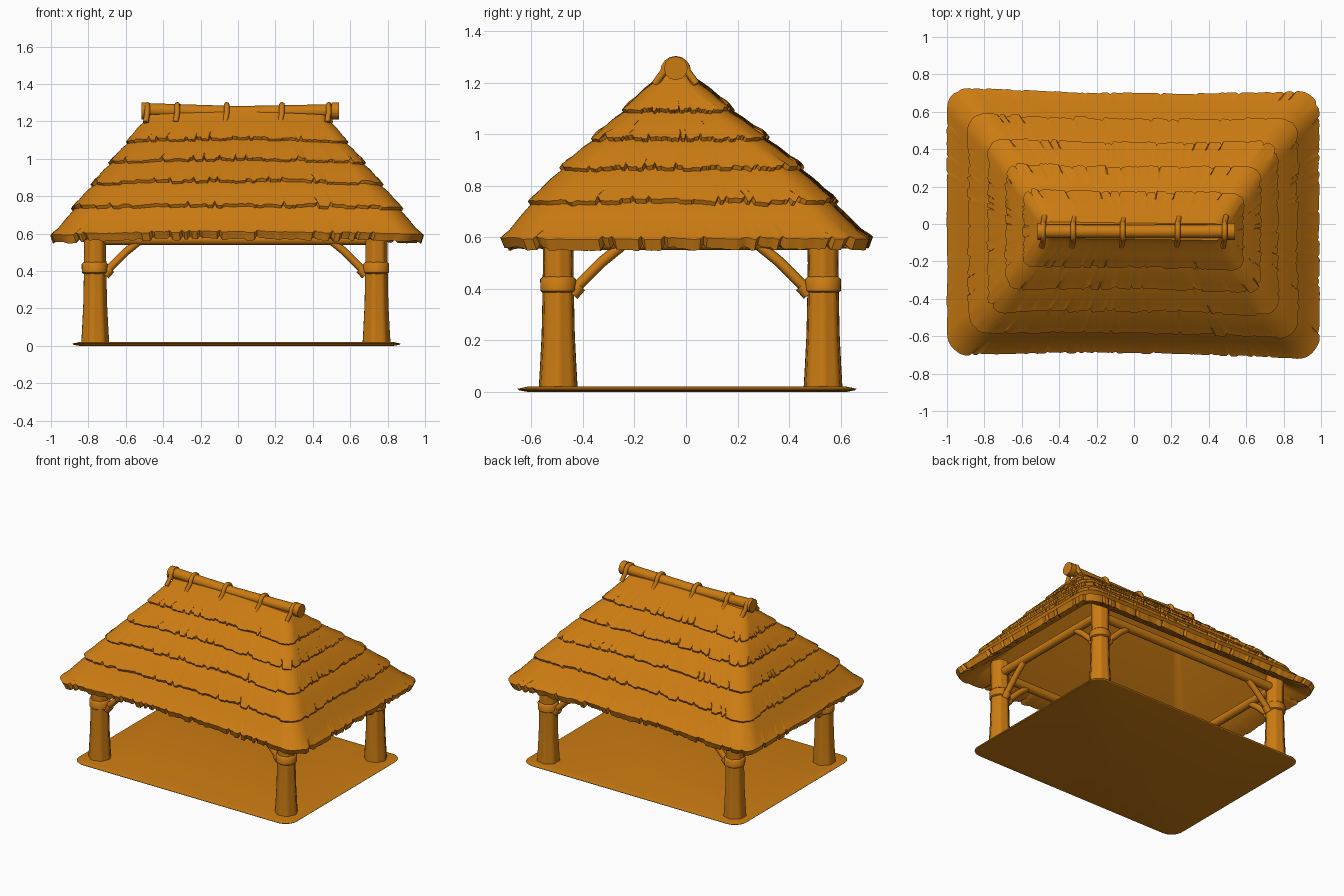
import bpy, bmesh, math, random
from mathutils import Vector

random.seed(4)
if "Cube" in bpy.data.objects:
    bpy.data.objects.remove(bpy.data.objects["Cube"])

mat = bpy.data.materials.new("golden straw")
mat.use_nodes = True
COLOUR = (0.6, 0.2, 0.006, 1)
mat.diffuse_color = COLOUR
mat.node_tree.nodes["Principled BSDF"].inputs["Base Color"].default_value = COLOUR


def finish(name, mesh, angle=40):
    obj = bpy.data.objects.new(name, mesh)
    bpy.context.scene.collection.objects.link(obj)
    mesh.materials.clear()
    mesh.materials.append(mat)
    bpy.ops.object.select_all(action='DESELECT')
    obj.select_set(True)
    bpy.context.view_layer.objects.active = obj
    bpy.ops.object.shade_smooth_by_angle(angle=math.radians(angle))
    return obj


def loft(name, rings, angle=40):
    """Skin a stack of equal-length closed rings and cap both ends."""
    bm = bmesh.new()
    loops = [[bm.verts.new(p) for p in ring] for ring in rings]
    n = len(loops[0])
    for a, b in zip(loops, loops[1:]):
        for i in range(n):
            j = (i + 1) % n
            bm.faces.new((a[i], a[j], b[j], b[i]))
    bm.faces.new(loops[0][::-1])
    bm.faces.new(loops[-1])
    bmesh.ops.recalc_face_normals(bm, faces=bm.faces)
    mesh = bpy.data.meshes.new(name)
    bm.to_mesh(mesh)
    bm.free()
    return finish(name, mesh, angle)


def tube(name, points, radius, sides=3):
    """Round bar that follows a path of points."""
    curve = bpy.data.curves.new(name + " path", 'CURVE')
    curve.dimensions = '3D'
    curve.bevel_depth = radius
    curve.bevel_resolution = sides
    curve.use_fill_caps = True
    line = curve.splines.new('POLY')
    line.points.add(len(points) - 1)
    for p, co in zip(line.points, points):
        p.co = (*co, 1)
    helper = bpy.data.objects.new(name + " path", curve)
    mesh = bpy.data.meshes.new_from_object(helper)
    bpy.data.objects.remove(helper)
    return finish(name, mesh, 50)


def rounded_rect(hx, hy, r, nx, ny, nc=8):
    """Outline points with outward directions, equal in count for any size."""
    out = []
    corners = [(1, 1), (-1, 1), (-1, -1), (1, -1)]
    for k, (sx, sy) in enumerate(corners):
        cx, cy = sx * (hx - r), sy * (hy - r)
        for i in range(nc + 1):
            a = math.pi / 2 * (k + i / nc)
            d = Vector((math.cos(a), math.sin(a)))
            out.append((Vector((cx, cy)) + d * r, d))
        tx, ty = corners[(k + 1) % 4]
        end = Vector((tx * (hx - r), ty * (hy - r))) + d * r
        start, n = out[-1][0], (nx, ny)[k % 2]
        out += [(start.lerp(end, i / n), d) for i in range(1, n)]
    return out


NX, NY = 130, 94
COUNT = len(rounded_rect(1, 1, .1, NX, NY))


def ragged(depth):
    """Random straw tufts: neighbouring columns share an offset, some are slits."""
    out = []
    while len(out) < COUNT:
        base = random.uniform(-depth, depth)
        out += [base + random.uniform(-.3, .3) * depth for _ in range(random.randint(2, 6))]
        if random.random() < .3:
            out.append(depth * 2.2)
    return out[:COUNT]


def roof_ring(hx, hy, z, cy=0, r=.06, jag=None, push=0.0):
    ring = []
    for i, (p, d) in enumerate(rounded_rect(hx, hy, min(r, hy * .8), NX, NY)):
        bow = 1 - min(1, abs(p.x / hx)) ** 2
        j = jag[i] if jag else 0
        q = p - d * j * push
        # long sides bow inwards and the plan is slightly skewed
        ring.append((q.x - .005, q.y * (1 - .035 * bow) + cy - .012 * q.x, z + .015 * bow + j))
    return ring


# Thatched roof: overlapping straw tiers (half width, half depth, height, centre y)
tiers = [(.985, .71, .565, .004), (.878, .59, .735, -.01), (.772, .465, .865, -.015),
         (.678, .335, .98, -.02), (.585, .205, 1.09, -.03), (.5, .085, 1.205, -.036)]
rings = [roof_ring(.42, .04, 1.14, -.03), roof_ring(.86, .57, .62),
         roof_ring(.93, .65, .575, .004, .1)]
for k, (low, high) in enumerate(zip(tiers, tiers[1:])):
    eave = k == 0
    jag = ragged(.008)
    r = .12 - .015 * k
    hx, hy, z, cy = low
    ux, uy, uz, uy0 = high
    rings.append(roof_ring(hx - .006, hy - .006, z - .01, cy, r, jag, .6))
    if eave:
        rings.append(roof_ring(hx + .01, hy + .01, z + .03, cy, r, [v * .5 for v in jag], .8))
    else:
        rings.append(roof_ring(hx + .004, hy + .004, z + .008, cy, r, jag, .8))
    for t, puff in ((.3, .008 if eave else .003), (.65, .002)):
        mid = [a + (b - a) * t for a, b in zip(low, high)]
        wave = [v * (.5 - .6 * t) for v in jag]
        rings.append(roof_ring(mid[0] + puff, mid[1] + puff, mid[2] + puff, mid[3], r, wave, .8))
    rings.append(roof_ring(ux - .013, uy - .013, uz + .002, uy0, r - .015))
rings.append(roof_ring(.47, .045, 1.235, -.038, .03))
loft("thatched_roof", rings, 35)

# Ridge log with thick ends
RIDGE_Y, RIDGE_Z = -.04, 1.256
tube("ridge_log", [(-.5, RIDGE_Y, RIDGE_Z + .006), (0, RIDGE_Y, RIDGE_Z - .01),
                   (.52, RIDGE_Y, RIDGE_Z)], .036, 4)
for side, x in (("right", -.515), ("left", .5)):
    tube(side + "_ridge_end", [(x, RIDGE_Y, RIDGE_Z), (x + .04, RIDGE_Y, RIDGE_Z)], .046, 4)

# Straps draped over the ridge
for n, x in enumerate((-.485, -.325, -.06, .235, .485)):
    arc = [(x, RIDGE_Y + .045 * math.cos(a), RIDGE_Z - .012 + .045 * math.sin(a))
           for a in [math.pi * i / 8 for i in range(9)]]
    path = [(x + .008, RIDGE_Y + .08, 1.195)] + arc + [(x - .008, RIDGE_Y - .08, 1.195)]
    tube("ridge_strap_%d" % (n + 1), path, .015, 2)

# Floor slab with a thin rim
slab = [(.84, .62, 0), (.873, .652, .006), (.878, .658, .012), (.84, .62, .02)]
loft("floor_slab", [[(p.x - .008, p.y + .004, z) for p, d in rounded_rect(hx, hy, .09, 8, 6)]
                    for hx, hy, z in slab], 30)


def trunk(name, x, y, profile, lobes=.05):
    """Slightly grooved round post."""
    rings = []
    for r, z in profile:
        pts = []
        for i in range(28):
            a = 2 * math.pi * i / 28
            q = r * (1 + lobes * math.cos(7 * a))
            pts.append((x + q * math.cos(a), y + q * math.sin(a), z))
        rings.append(pts)
    loft(name, rings, 50)


# Corner posts, collars and braces, set slightly off the roof's centre
PX, PY, OX, OY = .752, .514, -.014, .018
for fb, sy in (("front", -1), ("back", 1)):
    for lr, sx in (("right", -1), ("left", 1)):
        tag = fb + "_" + lr
        x, y = sx * PX + OX, sy * PY + OY
        trunk(tag + "_post", x, y, [(.074, .01), (.069, .1), (.063, .22), (.06, .36),
                                    (.058, .5), (.06, .66)])
        trunk(tag + "_collar", x, y, [(.06, .385), (.069, .392), (.07, .437), (.06, .447)], 0)
        for way, dx, dy in (("side", -sx, 0), ("depth", 0, -sy)):
            path = [(x + dx * d, y + dy * d, z) for d, z in
                    ((.05, .385), (.11, .445), (.17, .505), (.25, .57))]
            tube("%s_%s_brace" % (tag, way), path, .021, 2)
            foot = [(x + dx * d, y + dy * d, z) for d, z in ((.055, .378), (.085, .412))]
            tube("%s_%s_brace_foot" % (tag, way), foot, .026, 2)

# Eave beams joining the posts
for name, s in (("front", -1), ("back", 1)):
    y = s * PY + OY
    tube(name + "_beam", [(OX - PX, y, .57), (OX + PX, y, .57)], .032)
for name, s in (("right", -1), ("left", 1)):
    x = s * PX + OX
    tube(name + "_beam", [(x, OY - PY, .58), (x, OY + PY, .58)], .03)
